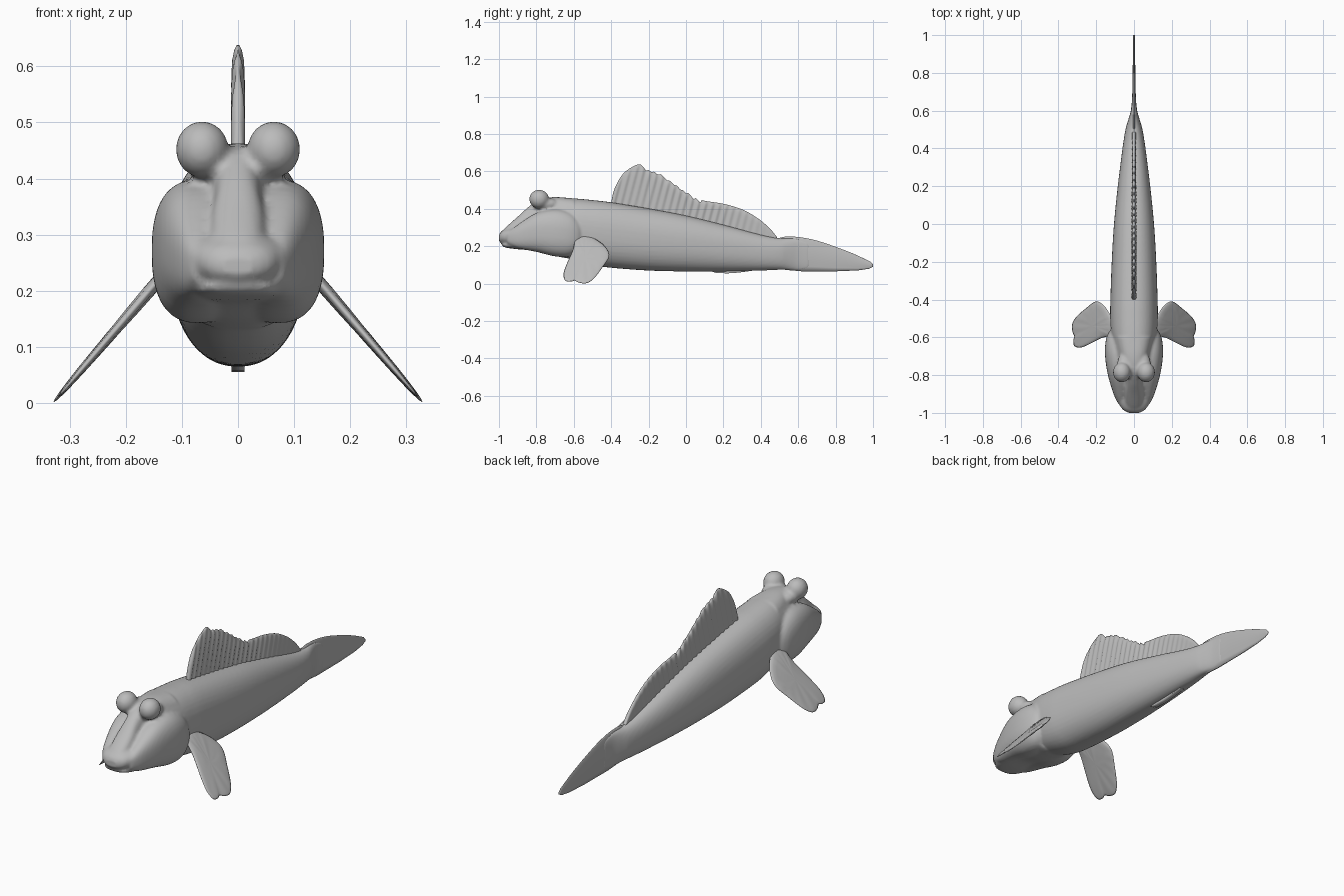
import bpy, bmesh, math
from mathutils import Vector

if "Cube" in bpy.data.objects:
    bpy.data.objects.remove(bpy.data.objects["Cube"])

skin = bpy.data.materials.new("plain_grey")
skin.use_nodes = True
GREY = (0.5, 0.5, 0.5, 1)
skin.diffuse_color = GREY
skin.node_tree.nodes["Principled BSDF"].inputs["Base Color"].default_value = GREY


def smooth_rows(rows, steps, closed=False):
    """Catmull-Rom refinement of a short table of rows."""
    rows = [Vector(r) for r in rows]
    count = len(rows)
    result = []
    for i in range(count if closed else count - 1):
        if closed:
            a, b, c, d = (rows[(i + k) % count] for k in (-1, 0, 1, 2))
        else:
            a, b, c, d = (rows[min(max(i + k, 0), count - 1)] for k in (-1, 0, 1, 2))
        for s in range(steps):
            t = s / steps
            result.append(0.5 * (2 * b + (c - a) * t + (2 * a - 5 * b + 4 * c - d) * t * t
                                 + (3 * b - a - 3 * c + d) * t ** 3))
    return result if closed else result + [rows[-1]]


def lookup(pairs, y):
    """Linear reading of a table of (y, value) pairs."""
    for (ya, va), (yb, vb) in zip(pairs, pairs[1:]):
        if y <= yb:
            return va + (vb - va) * max(0, (y - ya) / (yb - ya))
    return pairs[-1][1]


def bridge(bm, rings):
    n = len(rings[0])
    for a, b in zip(rings, rings[1:]):
        for i in range(n):
            j = (i + 1) % n
            bm.faces.new((a[i], a[j], b[j], b[i]))


def loft(bm, stations, power=2.3, offset=0, sides=40):
    """Closed shell through (y, half width, top, bottom) stations."""
    rings = []
    for y, half, top, low in smooth_rows(stations, 6):
        ring = []
        for i in range(sides):
            angle = math.tau * i / sides
            c, s = math.cos(angle), math.sin(angle)
            x = math.copysign(abs(c) ** (2 / power), c) * half
            z = math.copysign(abs(s) ** (2 / power), s) * (top - low) / 2
            ring.append(bm.verts.new((offset + x, y, (top + low) / 2 + z)))
        rings.append(ring)
    bridge(bm, rings)
    bm.faces.new(rings[0])
    bm.faces.new(rings[-1])


def ball(bm, centre, radii):
    made = bmesh.ops.create_uvsphere(bm, u_segments=32, v_segments=20, radius=1)["verts"]
    bmesh.ops.scale(bm, vec=radii, verts=made)
    bmesh.ops.translate(bm, vec=centre, verts=made)


def finish(name, bm):
    bmesh.ops.recalc_face_normals(bm, faces=bm.faces)
    mesh = bpy.data.meshes.new(name)
    bm.to_mesh(mesh)
    bm.free()
    mesh.materials.append(skin)
    for face in mesh.polygons:
        face.use_smooth = True
    obj = bpy.data.objects.new(name, mesh)
    bpy.context.collection.objects.link(obj)
    return obj


def blade(name, top, low, thickness, columns, rows=10):
    """Upright fin on the centre line between a top and a bottom profile."""
    bm = bmesh.new()
    rings = []
    start, end = top[0][0], top[-1][0]
    for i in range(columns + 1):
        y = start + (end - start) * i / columns
        high, base = lookup(top, y), lookup(low, y)
        sides = {1: [], -1: []}
        for k in range(rows + 1):
            v = 1 - (1 - k / rows) ** 1.5
            z = base + (high - base) * v
            round_off = math.sqrt(max(0.05, 1 - v ** 12))
            for side in sides:
                x = side * thickness(y, z, v) * round_off
                sides[side].append(bm.verts.new((x, y, z)))
        rings.append(sides[1] + sides[-1][::-1])
    bridge(bm, rings)
    bm.faces.new(rings[0])
    bm.faces.new(rings[-1])
    return finish(name, bm)


# Body and head: overlapping shells fused into one skin
bm = bmesh.new()
trunk = [(-.8, .05, .44, .22), (-.72, .09, .46, .17), (-.6, .118, .456, .13),
         (-.5, .126, .447, .1), (-.4, .125, .435, .085), (-.2, .118, .402, .07),
         (0, .106, .364, .065), (.2, .086, .315, .065), (.4, .061, .262, .07),
         (.5, .045, .243, .074), (.55, .031, .243, .072), (.6, .017, .24, .07),
         (.66, .01, .225, .075)]
loft(bm, trunk)
# Snout ridge
loft(bm, [(-.995, .02, .262, .23), (-.97, .042, .295, .22), (-.9, .05, .358, .22),
          (-.84, .045, .412, .22), (-.78, .05, .452, .25), (-.7, .08, .463, .25),
          (-.6, .1, .456, .25)], 2.6)
# Upper lip
loft(bm, [(-1, .03, .262, .226), (-.98, .062, .285, .215), (-.93, .09, .302, .208),
          (-.85, .115, .31, .2), (-.7, .12, .33, .17), (-.6, .11, .35, .15)])
# Lower jaw
loft(bm, [(-.985, .03, .22, .203), (-.965, .06, .22, .193), (-.9, .085, .22, .184),
          (-.8, .1, .25, .175), (-.7, .112, .3, .148), (-.6, .11, .3, .13)])
for side in (1, -1):
    # Cheek and gill cover
    loft(bm, [(-.955, .012, .27, .215), (-.9, .038, .315, .19), (-.8, .068, .378, .17),
              (-.7, .083, .398, .146), (-.62, .08, .382, .146), (-.57, .062, .34, .18),
              (-.55, .035, .3, .22)], 2.5, side * .07)
    # Eye on a short stalk
    ball(bm, (side * .064, -.785, .452), (.047, .053, .05))
    ball(bm, (side * .045, -.75, .425), (.045, .07, .035))
body = finish("body", bm)
remesh = body.modifiers.new("fuse", "REMESH")
remesh.mode = "VOXEL"
remesh.voxel_size = .008
remesh.use_smooth_shade = True
relax = body.modifiers.new("relax", "SMOOTH")
relax.factor = .5
relax.iterations = 3

# Dorsal fin with rays and a ragged front crest
crest = [tuple(p) for p in smooth_rows(
    [(-.4, .435), (-.385, .5), (-.35, .57), (-.31, .61), (-.25, .638), (-.2, .612),
     (-.1, .568), (0, .495), (.06, .458), (.1, .443), (.2, .427), (.3, .397),
     (.38, .352), (.44, .303), (.48, .257), (.49, .24)], 6)]
ragged = []
for y, z in crest:
    tooth = ((y + .28) / .036) % 1
    ragged.append((y, z - (.016 * tooth if -.25 < y < .08 else 0)))
back_line = [(y, top - .03) for y, half, top, low in trunk]


def ray_thickness(y, z, v):
    lean = y - .25 * (z - lookup(back_line, y))
    fade = max(0, min(1, (.45 - y) / .3))
    return .0095 + .003 * fade * math.cos(math.tau * lean / .036)


blade("dorsal_fin", ragged, back_line, ray_thickness, 220)

# Tail fin
tail_top = [tuple(p) for p in smooth_rows(
    [(.47, .235), (.52, .25), (.56, .252), (.62, .247), (.7, .23), (.8, .197),
     (.9, .158), (.97, .125), (.995, .112), (1, .102)], 5)]
tail_low = [(.47, .09), (.55, .072), (.62, .066), (.8, .066), (.92, .071), (.98, .08), (1, .09)]
tail_half = [(.47, .02), (.6, .012), (.7, .009), (1, .004)]
blade("tail_fin", tail_top, tail_low,
      lambda y, z, v: lookup(tail_half, y) * (.35 + .65 * math.sin(math.pi * v)), 50)

# Anal fin, a low keel under the belly
blade("anal_fin", [(.12, .085), (.36, .085)],
      [(.12, .07), (.16, .058), (.22, .055), (.28, .059), (.36, .07)],
      lambda y, z, v: .012, 24)

# Pectoral fins: one padded paddle, mirrored
paddle = smooth_rows([(-.585, .25), (-.605, .18), (-.64, .1), (-.655, .05), (-.645, .016),
                      (-.615, .011), (-.595, .016), (-.57, .005), (-.53, .003), (-.49, .03),
                      (-.445, .09), (-.411, .145), (-.425, .19), (-.47, .23), (-.53, .258)],
                     5, closed=True)
centre = Vector((-.54, .13))
normal = Vector((1, 0, .86)).normalized()
bm = bmesh.new()
rings = []
for side, scales in ((1, (.02, .3, .55, .75, .88, .96)), (-1, (1, .96, .88, .75, .55, .3, .02))):
    for scale in scales:
        ring = []
        for p in paddle:
            q = centre + (p - centre) * scale
            thick = (.005 + .03 * max(0, q.y)) * math.sqrt(max(0, 1 - scale ** 4))
            angle = math.atan2(q.x + .55, .28 - q.y)
            thick *= 1 + .15 * math.cos(angle * 30) * scale
            ring.append(bm.verts.new(Vector((.33 - .86 * q.y, q.x, q.y))
                                     + normal * side * thick))
        rings.append(ring)
bridge(bm, rings)
bm.faces.new(rings[0])
bm.faces.new(rings[-1])
fins = finish("pectoral_fins", bm)
fins.modifiers.new("mirror", "MIRROR")
